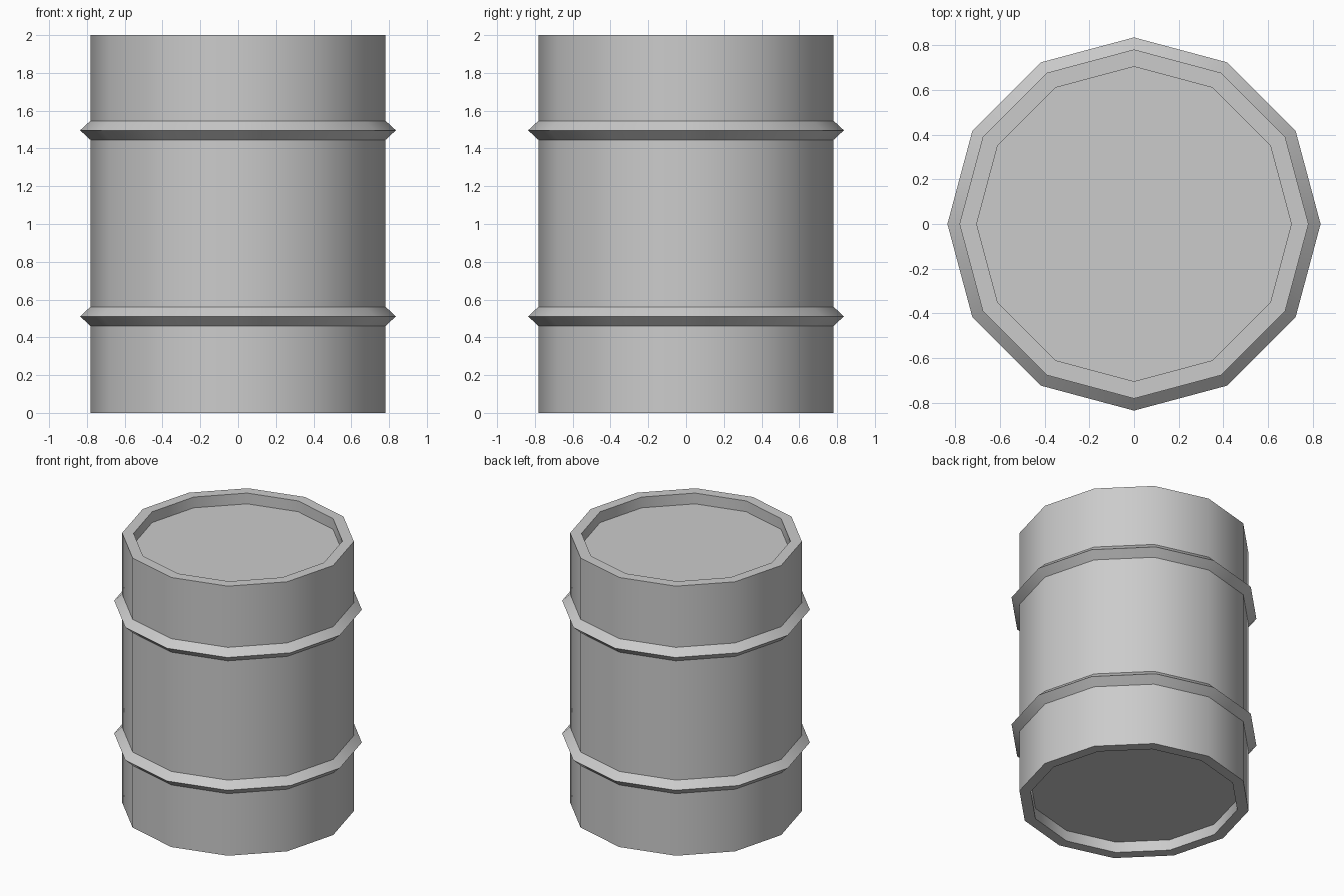
import bpy, bmesh, math

if "Cube" in bpy.data.objects:
    bpy.data.objects.remove(bpy.data.objects["Cube"])

SIDES = 12
R_BODY, R_HOOP, R_RIM = 0.782, 0.836, 0.705
RECESS = 0.08


def lathe(name, profile):
    """Spin an (r, z) profile around z and cap both ends."""
    bm = bmesh.new()
    rings = []
    for r, z in profile:
        rings.append([bm.verts.new((r * math.cos(a), r * math.sin(a), z))
                      for a in (2 * math.pi * i / SIDES for i in range(SIDES))])
    for low, high in zip(rings, rings[1:]):
        for i in range(SIDES):
            j = (i + 1) % SIDES
            bm.faces.new((low[i], low[j], high[j], high[i]))
    bm.faces.new(rings[0][::-1])
    bm.faces.new(rings[-1])
    bmesh.ops.recalc_face_normals(bm, faces=bm.faces[:])
    mesh = bpy.data.meshes.new(name)
    bm.to_mesh(mesh)
    bm.free()
    obj = bpy.data.objects.new(name, mesh)
    bpy.context.collection.objects.link(obj)
    return obj


def hoop(z):
    """Pointed ridge pressed out of the wall."""
    return [(R_BODY, z - 0.05), (R_HOOP, z), (R_BODY, z + 0.05)]


# Barrel: recessed bottom, wall with two ridges, recessed lid
profile = [(R_RIM, RECESS), (R_RIM, 0), (R_BODY, 0)]
profile += hoop(0.511) + hoop(1.496)
profile += [(R_BODY, 2), (R_RIM, 2), (R_RIM, 2 - RECESS)]
barrel = lathe("barrel", profile)

# Smooth round the wall, sharp at rims and ridges
bpy.context.view_layer.objects.active = barrel
barrel.select_set(True)
bpy.ops.object.shade_smooth_by_angle(angle=math.radians(35))
